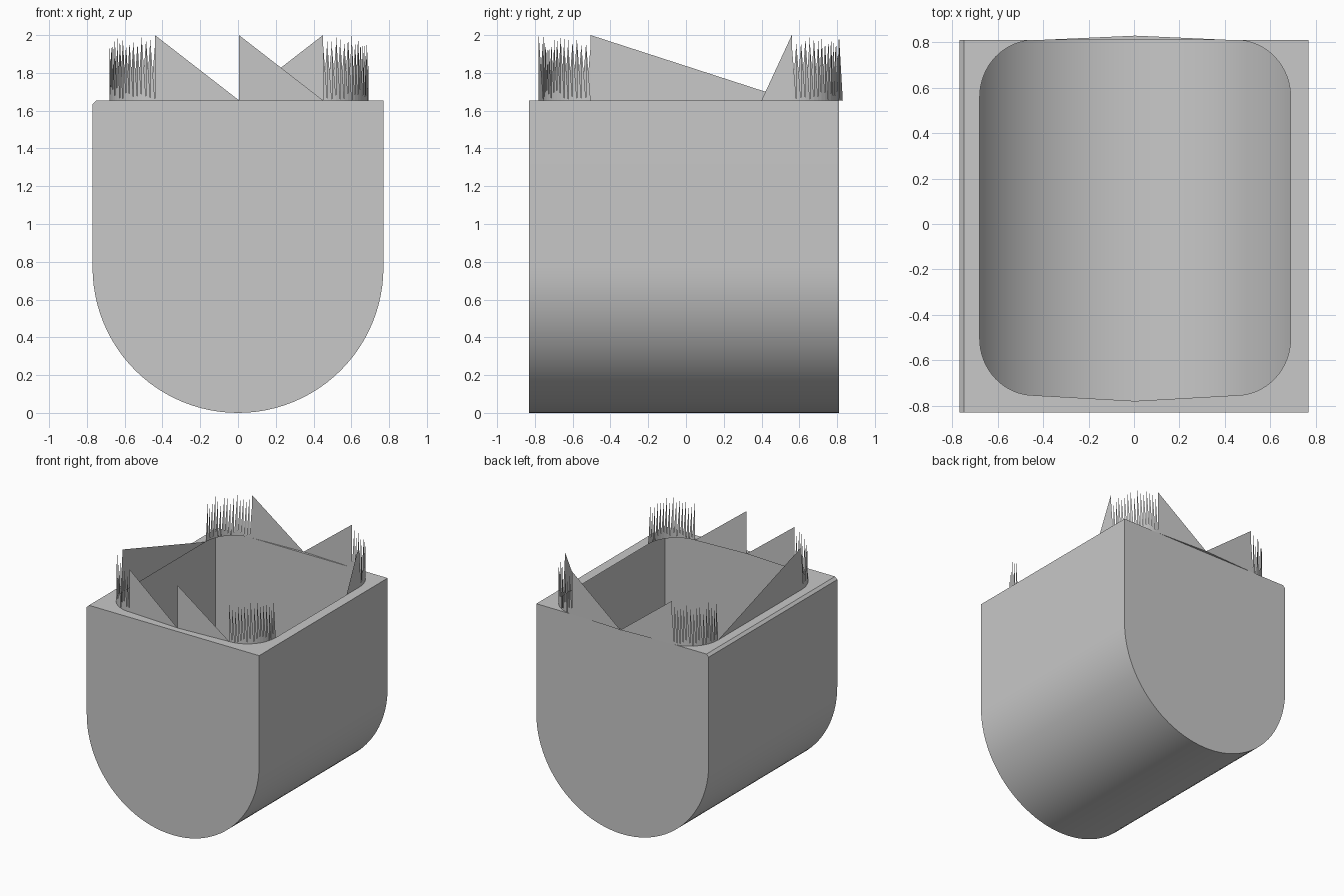
import bpy, math, random
from math import cos, sin, pi

random.seed(4)
cube = bpy.data.objects.get("Cube")
if cube:
    bpy.data.objects.remove(cube, do_unlink=True)

HALF, FRONT, BACK = 0.77, -0.83, 0.81
RIM, TOP, CHAMFER = 1.655, 2.0, 0.02

grey = bpy.data.materials.new("plain_grey")
grey.use_nodes = True
grey.diffuse_color = (0.58, 0.58, 0.58, 1)
grey.node_tree.nodes["Principled BSDF"].inputs["Base Color"].default_value = (0.58, 0.58, 0.58, 1)


def add_part(name, verts, faces):
    mesh = bpy.data.meshes.new(name)
    mesh.from_pydata(verts, [], faces)
    mesh.materials.append(grey)
    obj = bpy.data.objects.new(name, mesh)
    bpy.context.collection.objects.link(obj)
    return obj


# Trough shell: U profile swept front to back, open at the top
steps = 48
profile = [(HALF, RIM)]
profile += [(HALF * cos(pi * i / steps), HALF - HALF * sin(pi * i / steps)) for i in range(steps + 1)]
profile += [(-HALF, RIM - CHAMFER), (-HALF + CHAMFER, RIM)]
n = len(profile)
verts = [(x, y, z) for y in (FRONT, BACK) for x, z in profile]
faces = [(i, i + n, i + n + 1, i + 1) for i in range(n - 1)]
faces += [tuple(range(n - 1, -1, -1)), tuple(range(n, 2 * n))]
shell = add_part("trough_shell", verts, faces)
bpy.context.view_layer.objects.active = shell
shell.select_set(True)
bpy.ops.object.shade_smooth_by_angle(angle=math.radians(35))
shell.select_set(False)


# Rounded corners of the opening, counter-clockwise from front left
def corner(cx, cy, start, segs=16):
    angles = [start + pi / 2 * i / segs for i in range(segs + 1)]
    return [(cx + 0.24 * cos(a), cy + 0.25 * sin(a)) for a in angles]


front_left = corner(-0.44, -0.505, pi)
front_right = corner(0.45, -0.505, 1.5 * pi)
back_right = corner(0.45, 0.56, 0)
back_left = corner(-0.44, 0.56, pi / 2)
front_mid, back_mid = (0.005, -0.78), (0.005, 0.83)

# Rim plate: C-shaped, the opening breaks through the back edge
outer = [(-HALF + CHAMFER, BACK), (-HALF + CHAMFER, FRONT), (HALF, FRONT), (HALF, BACK)]
opening = back_left + front_left + [front_mid] + front_right + back_right
outline = outer + opening[::-1]
add_part("rim_plate", [(x, y, RIM) for x, y in outline], [tuple(range(len(outline)))])

# Sliver of rim that overhangs the back wall
add_part("back_overhang", [(x, y, RIM) for x, y in (back_right[-1], back_mid, back_left[0])], [(0, 1, 2)])


# Upright triangular fins: full height at the first point, zero at the second
def add_fins(name, pairs, vary=0.0):
    verts, faces = [], []
    for p, q in pairs:
        k = len(verts)
        tip = TOP - random.uniform(0, vary)
        verts += [(*p, RIM), (*q, RIM), (*p, tip)]
        faces.append((k, k + 1, k + 2))
    add_part(name, verts, faces)


add_fins("front_fins", [(front_left[-1], front_mid), (front_mid, front_right[0])])
add_fins("back_fins", [(back_right[-1], back_mid), (back_left[0], back_mid)])
add_fins("long_side_fin", [(front_left[0], back_left[-1])])
add_fins("short_side_fin", [(back_right[0], (0.69, 0.40))])

# Fringes of thin spikes around each corner
fringes = {"front_left": front_left, "front_right": front_right,
           "back_right": back_right, "back_left": back_left}
for name, pts in fringes.items():
    add_fins(name + "_spikes", list(zip(pts, pts[1:])), 0.06)
